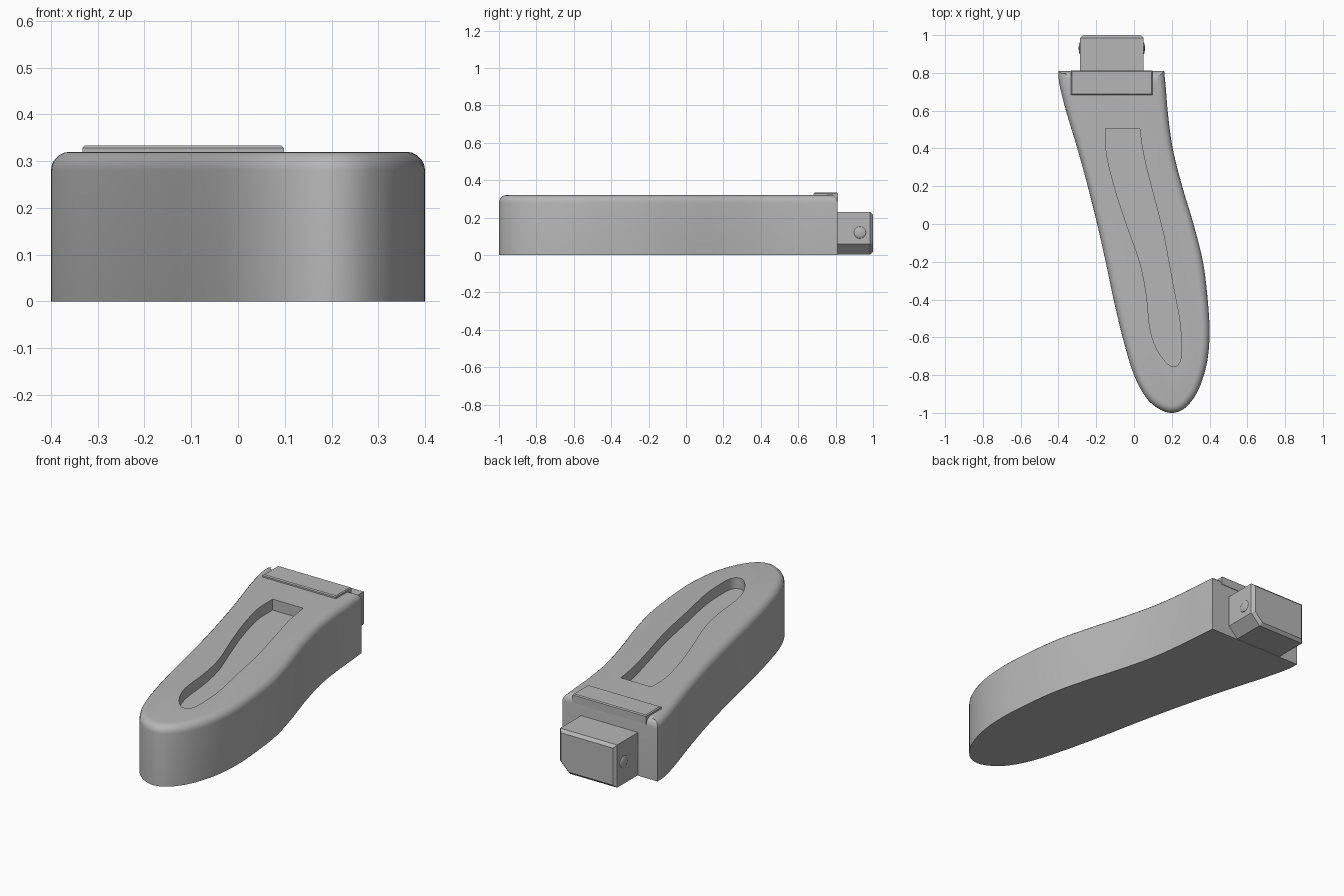
import bpy, bmesh
from math import radians
from mathutils import Matrix, Vector

cube = bpy.data.objects.get("Cube")
if cube:
    bpy.data.objects.remove(cube, do_unlink=True)

grey = bpy.data.materials.new("plain grey")
grey.use_nodes = True
grey.diffuse_color = (0.47, 0.47, 0.47, 1)
grey.node_tree.nodes["Principled BSDF"].inputs["Base Color"].default_value = grey.diffuse_color


def smooth_path(points, steps=5):
    """Pass a smooth open curve through the points."""
    p = [Vector(q) for q in points]
    p = [2 * p[0] - p[1]] + p + [2 * p[-1] - p[-2]]
    out = []
    for a, b, c, d in zip(p, p[1:], p[2:], p[3:]):
        for i in range(steps):
            t = i / steps
            out.append((2 * b + (c - a) * t + (2 * a - 5 * b + 4 * c - d) * t**2
                        + (3 * b - a - 3 * c + d) * t**3) / 2)
    return out + [p[-2]]


def add_object(name, bm):
    bmesh.ops.recalc_face_normals(bm, faces=bm.faces)
    mesh = bpy.data.meshes.new(name)
    bm.to_mesh(mesh)
    bm.free()
    mesh.materials.append(grey)
    obj = bpy.data.objects.new(name, mesh)
    bpy.context.collection.objects.link(obj)
    return obj


def prism(name, outline, start, end, bevel=0, segments=1, matrix=None):
    """Extrude an outline and bevel the rim of its end cap."""
    bm = bmesh.new()
    base = bm.faces.new([bm.verts.new((p[0], p[1], start)) for p in outline])
    extruded = bmesh.ops.extrude_face_region(bm, geom=[base], use_keep_orig=True)
    cap = [g for g in extruded["geom"] if isinstance(g, bmesh.types.BMFace)][0]
    for v in cap.verts:
        v.co.z = end
    bmesh.ops.recalc_face_normals(bm, faces=bm.faces)
    if bevel:
        bmesh.ops.bevel(bm, geom=list(cap.edges), offset=bevel, segments=segments,
                        profile=0.5, affect='EDGES', clamp_overlap=False)
    if matrix:
        bm.transform(matrix)
    return add_object(name, bm)


def activate(obj):
    bpy.ops.object.select_all(action='DESELECT')
    obj.select_set(True)
    bpy.context.view_layer.objects.active = obj


# Curved grip with a rounded top rim and a flat back end
body = prism("body", smooth_path([
    (-.40, .81), (-.395, .74), (-.36, .60), (-.30, .40), (-.245, .20), (-.195, 0),
    (-.15, -.20), (-.108, -.40), (-.055, -.62), (0, -.80), (.065, -.92), (.135, -.98),
    (.205, -1), (.275, -.97), (.34, -.88), (.385, -.74), (.40, -.58), (.39, -.40),
    (.365, -.20), (.315, 0), (.255, .20), (.205, .40), (.18, .58), (.17, .70),
    (.16, .81)]), 0, .32, .04, 5)

# Recess sunk into the top
cutter = prism("recess_cutter", smooth_path([
    (-.15, .505), (-.145, .37), (-.10, .185), (-.04, 0), (.03, -.20), (.065, -.37),
    (.085, -.555), (.12, -.66), (.17, -.732), (.21, -.755), (.245, -.725), (.25, -.63),
    (.24, -.50), (.20, -.29), (.155, -.05), (.095, .185), (.05, .37), (.03, .505)]),
    .262, .45)
cutter.hide_render = True
activate(body)
cut = body.modifiers.new("recess", 'BOOLEAN')
cut.operation = 'DIFFERENCE'
cut.solver = 'EXACT'
cut.object = cutter
bpy.ops.object.modifier_apply(modifier=cut.name)
bpy.data.objects.remove(cutter, do_unlink=True)

# Thin plate across the top of the back end
plate = prism("top_plate", [(-.333, .683), (.098, .683), (.098, .812), (-.333, .812)],
              .285, .333, .005)

# Connector: chamfered lower corner, extruded backwards
left, right, low, high, chamfer = .05, -.285, .003, .23, .055
profile = [(right, low), (left - chamfer, low), (left, low + chamfer), (left, high), (right, high)]
to_back = Matrix(((1, 0, 0, 0), (0, 0, 1, 0), (0, 1, 0, 0), (0, 0, 0, 1)))
connector = prism("connector", profile, .80, 1, .015, 1, to_back)

# Shallow catch bumps on both sides of the connector
bumps = []
for side, x in (("left", left), ("right", right)):
    bm = bmesh.new()
    bmesh.ops.create_uvsphere(bm, u_segments=16, v_segments=8, radius=1)
    bm.transform(Matrix.Translation((x, .93, .12)) @ Matrix.Diagonal((.008, .032, .032, 1)))
    bumps.append(add_object(side + "_catch_bump", bm))

for obj in [body, plate, connector] + bumps:
    activate(obj)
    bpy.ops.object.shade_smooth_by_angle(angle=radians(30))
